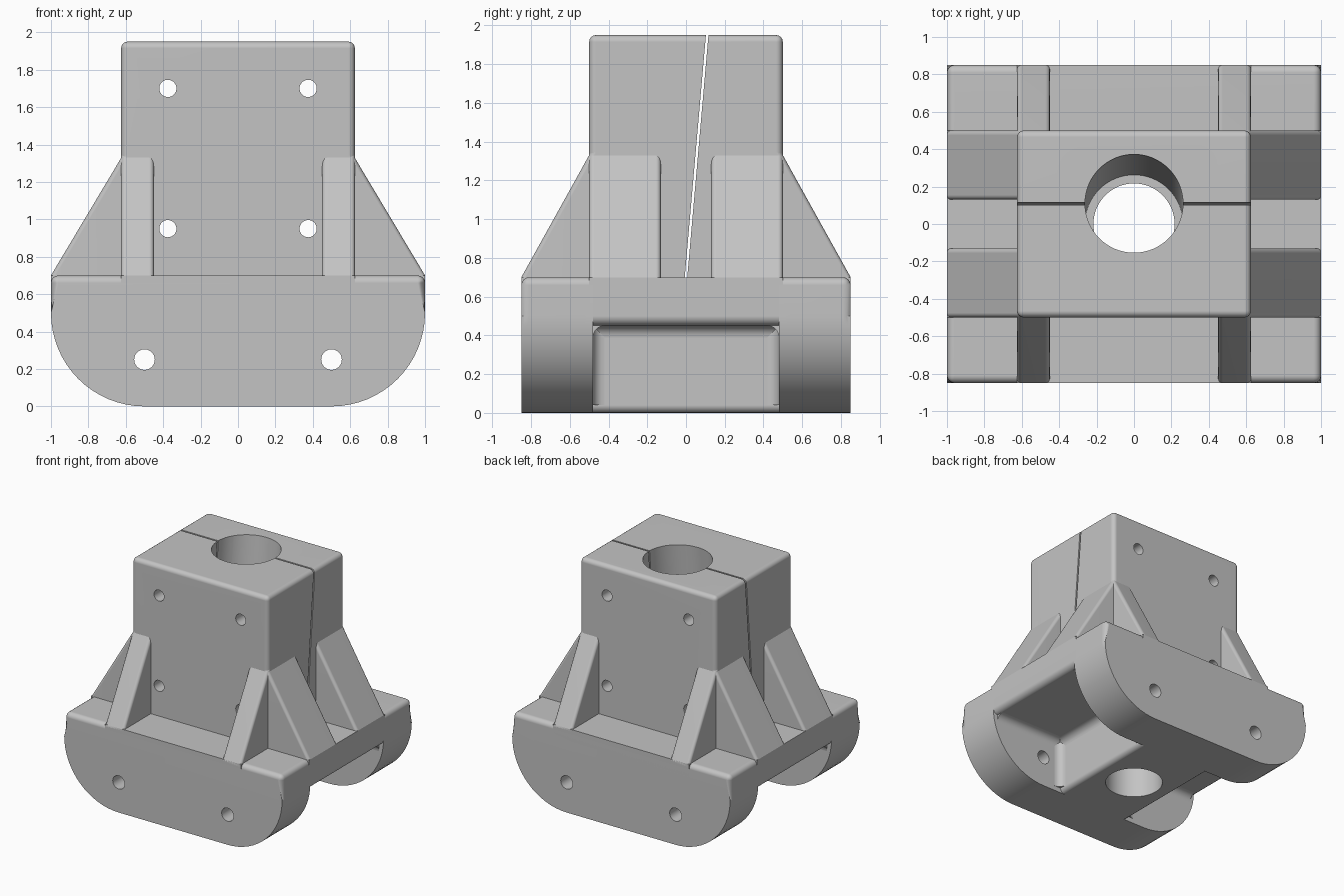
import bpy, bmesh, math
from mathutils import Matrix, Vector

cube = bpy.data.objects.get("Cube")
if cube:
    bpy.data.objects.remove(cube, do_unlink=True)

grey = bpy.data.materials.new("plain grey")
grey.use_nodes = True
grey.diffuse_color = (0.55, 0.55, 0.55, 1)
grey.node_tree.nodes["Principled BSDF"].inputs["Base Color"].default_value = (0.55, 0.55, 0.55, 1)

PLACE = {"x": lambda p, t: (t, p[0], p[1]),
         "y": lambda p, t: (p[0], t, p[1]),
         "z": lambda p, t: (p[0], p[1], t)}


def to_object(name, bm):
    bmesh.ops.recalc_face_normals(bm, faces=bm.faces[:])
    mesh = bpy.data.meshes.new(name)
    bm.to_mesh(mesh)
    bm.free()
    mesh.materials.append(grey)
    ob = bpy.data.objects.new(name, mesh)
    bpy.context.collection.objects.link(ob)
    return ob


def prism(name, axis, pts, lo, hi, rounded=None, radius=0.04):
    """Extrude a profile along an axis; round the edges picked by rounded(mid, delta)."""
    bm = bmesh.new()
    ends = [[bm.verts.new(PLACE[axis](p, t)) for p in pts] for t in (lo, hi)]
    for ring in ends:
        bm.faces.new(ring)
    for i in range(len(pts)):
        j = (i + 1) % len(pts)
        bm.faces.new((ends[0][i], ends[0][j], ends[1][j], ends[1][i]))
    if rounded:
        picked = [e for e in bm.edges
                  if rounded((e.verts[0].co + e.verts[1].co) / 2, e.verts[1].co - e.verts[0].co)]
        bmesh.ops.bevel(bm, geom=picked, offset=radius, segments=4, profile=0.5,
                        affect='EDGES', clamp_overlap=False)
    return to_object(name, bm)


def box(name, x, y, z0, z1, rounded=None, radius=0.04):
    return prism(name, "z", [(-x, -y), (x, -y), (x, y), (-x, y)], z0, z1, rounded, radius)


def cylinder(name, radius, length, matrix, sides=64):
    bm = bmesh.new()
    bmesh.ops.create_cone(bm, cap_ends=True, segments=sides, radius1=radius, radius2=radius,
                          depth=length, matrix=matrix)
    ob = to_object(name, bm)
    ob.hide_render = True
    return ob


def cut(part, cutters):
    bpy.context.view_layer.objects.active = part
    for c in cutters:
        mod = part.modifiers.new("cut", 'BOOLEAN')
        mod.operation = 'DIFFERENCE'
        mod.solver = 'EXACT'
        mod.object = c
        bpy.ops.object.modifier_apply(modifier=mod.name)


parts = []
SIDES = (-1, 1)
HALF_X, HALF_Y, DECK = 1.0, 0.85, 0.70
INNER, CEILING, WALL, CURVE = 0.48, 0.45, 0.33, 0.5

# Rounded end flanges of the base
outline = [(-HALF_X, DECK), (HALF_X, DECK)]
for start, cx in ((0, CURVE), (90, -CURVE)):
    for i in range(17):
        a = math.radians(start + 90 * i / 16)
        outline.append((cx + CURVE * math.cos(a), CURVE - CURVE * math.sin(a)))
flanges = []
for s in SIDES:
    def flange_edges(mid, d, s=s):
        if abs(d.y) > 0.1:
            return mid.z > DECK - 0.01
        return abs(mid.y) > HALF_Y - 0.01 or mid.z < CURVE
    flanges.append(prism("back_flange" if s > 0 else "front_flange", "y", outline,
                         s * INNER, s * HALF_Y, flange_edges))

# Deck, cross plate and central web of the base
deck = box("deck", HALF_X, 0.5, CEILING, DECK,
           lambda m, d: abs(m.x) > 0.9 and m.z < CEILING + 0.01, 0.05)
cross_plate = box("cross_plate", 0.625, HALF_Y, 0.6, DECK)
web = box("central_web", WALL, 0.56, 0, 0.5, lambda m, d: abs(m.x) > 0.3 and m.z < 0.01)


# Inner fillets of the side recesses
def corner(u, v, su, sv, r=0.06):
    arc = [(u + su * r * (1 - math.sin(a)), v + sv * r * (1 - math.cos(a)))
           for a in (math.radians(15 * i) for i in range(7))]
    return [(u, v)] + arc


for sx in SIDES:
    parts.append(prism("web_fillet", "y", corner(sx * WALL, CEILING, sx, -1), -INNER, INNER))
    for sy in SIDES:
        parts.append(prism("ceiling_fillet", "x", corner(sy * INNER, CEILING, -sy, -1),
                           sx * WALL, sx * 0.96))
        parts.append(prism("wall_fillet", "z", corner(sx * WALL, sy * INNER, sx, -sy),
                           0.04, CEILING))

# Clamp block
block = box("clamp_block", 0.625, 0.5, DECK, 1.95,
            lambda m, d: m.z > DECK + 0.01, 0.035)

# Sloped gussets on all four sides
slope = lambda m, d: abs(d.z) > 0.1 and math.hypot(d.x, d.y) > 0.1
for sx in SIDES:
    for sy in SIDES:
        side = [(sx * HALF_X, 0.66), (sx * HALF_X, DECK), (sx * 0.6, 1.37), (sx * 0.5, 1.37), (sx * 0.5, 0.66)]
        parts.append(prism("side_gusset", "y", side, sy * 0.13, sy * 0.5, slope, 0.025))
        end = [(sy * HALF_Y, 0.66), (sy * HALF_Y, DECK), (sy * 0.478, 1.37), (sy * 0.4, 1.37), (sy * 0.4, 0.66)]
        parts.append(prism("end_gusset", "x", end, sx * 0.45, sx * 0.625, slope, 0.025))

# Cutters: straight bore, tilted bore, tilted slit and bolt holes
tilt = Matrix.Translation((0, 0, DECK)) @ Matrix.Rotation(math.radians(-5), 4, 'X')
turn = Matrix.Rotation(math.radians(90), 4, 'X')
straight_bore = cylinder("straight_bore", 0.217, 2, Matrix.Translation((0, 0, 0.4)))
tilted_bore = cylinder("tilted_bore", 0.262, 3, tilt)
slit = box("slit", 2, 0.0065, -1, 2)
slit.data.transform(tilt)
slit.hide_render = True
base_holes, block_holes = [], []
for s in SIDES:
    base_holes.append(cylinder("base_hole", 0.055, 3, Matrix.Translation((s * 0.5, 0, 0.25)) @ turn, 32))
    for z in (0.95, 1.70):
        block_holes.append(cylinder("block_hole", 0.046, 3, Matrix.Translation((s * 0.375, 0, z)) @ turn, 32))

for f in flanges:
    cut(f, base_holes)
for p in (deck, cross_plate, web):
    cut(p, [straight_bore])
cut(block, [tilted_bore, slit] + block_holes)
for c in [straight_bore, tilted_bore, slit] + base_holes + block_holes:
    bpy.data.objects.remove(c, do_unlink=True)

# Smooth shading with flat faces kept flat
parts += flanges + [deck, cross_plate, web, block]
bpy.ops.object.select_all(action='DESELECT')
for p in parts:
    p.select_set(True)
bpy.context.view_layer.objects.active = block
bpy.ops.object.shade_smooth_by_angle(angle=math.radians(30))
for p in parts:
    mod = p.modifiers.new("even_normals", 'WEIGHTED_NORMAL')
    mod.keep_sharp = True
